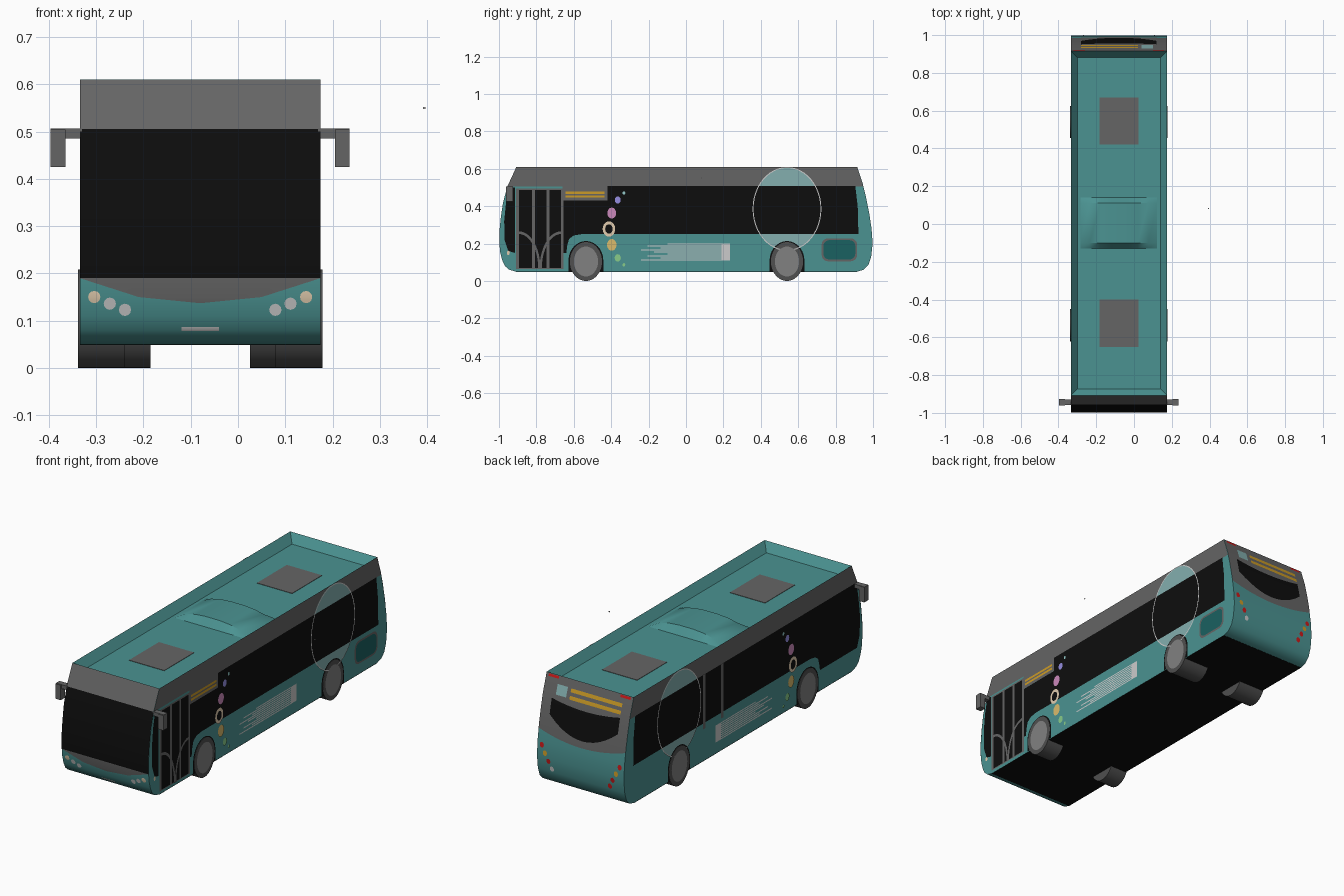
import bpy, bmesh, math
from mathutils import Matrix, Vector

if "Cube" in bpy.data.objects:
    bpy.data.objects.remove(bpy.data.objects["Cube"])

CX, HW = -0.08, 0.2545          # body centre line and half width
TEAL, GREY, BLACK = (.07, .29, .285), (.13, .13, .13), (.004, .004, .004)
PALE, WHITE, ORANGE = (.23, .43, .43), (.6, .6, .6), (.6, .33, .02)
RED, CREAM, DEEP = (.6, .01, .01), (.75, .6, .42), (.01, .12, .12)
MATS = {}

# body end curves as (y, z), bottom to top
FRONT = [(-.91, .05), (-.945, .06), (-.968, .08), (-.982, .11), (-.993, .15), (-.998, .2),
         (-.998, .26), (-.99, .34), (-.978, .42), (-.955, .505), (-.907, .61)]
REAR = [(.915, .05), (.95, .06), (.975, .085), (.99, .13), (.998, .2), (.992, .28),
        (.98, .36), (.962, .45), (.945, .52), (.915, .61)]


def finish(name, bm, col):
    me = bpy.data.meshes.new(name)
    bm.to_mesh(me)
    bm.free()
    ob = bpy.data.objects.new(name, me)
    bpy.context.collection.objects.link(ob)
    if col not in MATS:
        MATS[col] = bpy.data.materials.new("paint_%d" % len(MATS))
        MATS[col].diffuse_color = (*col, 1)
    me.materials.append(MATS[col])
    return ob


def end_y(curve, z):
    for (y0, z0), (y1, z1) in zip(curve, curve[1:]):
        if z <= z1 + 1e-6:
            return y0 + (y1 - y0) * (z - z0) / (z1 - z0)
    return curve[-1][0]


def flat(polys, place, out):
    bm = bmesh.new()
    for p in polys:
        f = bm.faces.new([bm.verts.new(place(a, b)) for a, b in p])
        f.normal_update()
        if f.normal.dot(out) < 0:
            f.normal_flip()
    return bm


def side(name, s, polys, col, layer=1):
    """Flat panel on a flank; points are (y, z)."""
    x = CX + s * (HW + .0008 * layer)
    return finish(name, flat(polys, lambda y, z: (x, y, z), Vector((s, 0, 0))), col)


def end(name, s, polys, col, layer=1):
    """Panel bent to the front (s=-1) or rear (s=1); points are (x offset, z)."""
    curve = FRONT if s < 0 else REAR
    bm = flat(polys, lambda x, z: (CX + x, 0, z), Vector((0, s, 0)))
    bmesh.ops.triangulate(bm, faces=bm.faces[:])
    for _, z in curve[1:-1]:
        bmesh.ops.bisect_plane(bm, geom=bm.verts[:] + bm.edges[:] + bm.faces[:],
                               plane_co=(0, 0, z), plane_no=(0, 0, 1))
    for v in bm.verts:
        v.co.y = end_y(curve, v.co.z) + s * .0008 * layer
    return finish(name, bm, col)


def oval(a, b, ra, rb, n=24, t0=0, t1=2 * math.pi):
    full = abs(t1 - t0 - 2 * math.pi) < 1e-4
    return [(a + ra * math.cos(t0 + (t1 - t0) * i / (n if full else n - 1)),
             b + rb * math.sin(t0 + (t1 - t0) * i / (n if full else n - 1))) for i in range(n)]


def band(o, i, closed=True):
    n = len(o)
    return [[o[k], o[(k + 1) % n], i[(k + 1) % n], i[k]] for k in range(n if closed else n - 1)]


def rect(a0, a1, b0, b1):
    return [(a0, b0), (a1, b0), (a1, b1), (a0, b1)]


def box(name, lo, hi, col):
    lo, hi = Vector(lo), Vector(hi)
    bm = bmesh.new()
    bmesh.ops.create_cube(bm, size=1, matrix=Matrix.Translation((lo + hi) / 2) @ Matrix.Diagonal((*(hi - lo), 1)))
    return finish(name, bm, col)


# body shell with sunken roof
bm = bmesh.new()
loop = FRONT + REAR[::-1]
face = bm.faces.new([bm.verts.new((CX - HW, y, z)) for y, z in loop])
ext = bmesh.ops.extrude_face_region(bm, geom=[face])
bmesh.ops.translate(bm, vec=(2 * HW, 0, 0), verts=[g for g in ext['geom'] if isinstance(g, bmesh.types.BMVert)])
bmesh.ops.recalc_face_normals(bm, faces=bm.faces[:])
top = [f for f in bm.faces if f.normal.z > .99]
bmesh.ops.inset_region(bm, faces=top, thickness=.049, depth=-.045)
FLOOR = min(v.co.z for v in top[0].verts)
finish("body_shell", bm, TEAL)
box("underside", (CX - HW, -.91, .0485), (CX + HW, .915, .0495), BLACK)

# roof vents and central roof pod
for name, y in (("front_roof_vent", -.525), ("rear_roof_vent", .545)):
    box(name, (CX - .103, y - .125, FLOOR), (CX + .103, y + .125, FLOOR + .002), GREY)
bm = bmesh.new()
arch = [(-.203, 0), (-.155, .022), (-.1, .034), (-.04, .039), (.04, .039), (.1, .034), (.155, .022), (.203, 0)]
rows = [[bm.verts.new((CX + x, y, FLOOR + .001 + h * k)) for x, h in arch]
        for y, k in ((-.13, 0), (-.1, 1), (.11, 1), (.14, 0))]
for a, b in zip(rows, rows[1:]):
    for k in range(7):
        bm.faces.new((a[k], a[k + 1], b[k + 1], b[k]))
finish("roof_pod", bm, TEAL)

# front end
end("windscreen", -1, [rect(-HW, HW, .19, .505)], BLACK)
end("front_header", -1, [rect(-HW, HW, .505, .609)], GREY)
end("front_grey_vee", -1, [[(-HW, .19), (-.13, .15), (0, .137), (.13, .15), (HW, .19)]], GREY)
end("number_plate", -1, [rect(-.04, .04, .078, .087)], WHITE, 2)
for x, z, c in ((.224, .15, CREAM), (.191, .136, WHITE), (.159, .123, WHITE)):
    end("headlamps", -1, [oval(s * x, z, .013, .013, 12) for s in (-1, 1)], c, 3)

# rear end
curve = [(HW * k / 8, .3 + .04 * (k / 8) ** 2) for k in range(-8, 9)]
end("rear_grey_panel", 1, [[(-HW, .609)] + curve + [(HW, .609)]], GREY)
end("rear_window", 1, [[(-.2 + .4 * k / 12, .48 + .02 * (k / 6 - 1) ** 2) for k in range(13)] +
                       [(.2 - .4 * k / 12, .335 + .085 * (k / 6 - 1) ** 2) for k in range(13)]], BLACK, 2)
end("rear_route_display", 1, [rect(-.2, .1, .55, .568), rect(-.2, .1, .515, .533)], ORANGE, 2)
end("rear_sign", 1, [rect(.12, .18, .52, .57)], PALE, 2)
end("high_brake_lamps", 1, [rect(-.24, -.18, .594, .606), rect(.18, .24, .594, .606)], RED, 2)
for x, z, c in ((.228, .26, RED), (.208, .222, ORANGE), (.188, .184, RED), (.17, .146, None)):
    for s in (-1, 1):
        end("tail_lamp", 1, [oval(s * x, z, .012, .014, 12)], c or (WHITE if s > 0 else RED), 2)

# mirrors
for s in (-1, 1):
    def mx(a, b):
        return sorted((CX + s * a, CX + s * b))
    a, b = mx(HW - .005, .316)
    box("mirror_arm", (a, -.957, .485), (b, -.928, .506), GREY)
    a, b = mx(.285, .316)
    box("mirror_head", (a, -.962, .425), (b, -.926, .504), GREY)

# features shared by both flanks
DOTS = [(-.332, .47, .009, (.3, .6, .6)), (-.365, .433, .019, (.3, .27, .75)), (-.397, .363, .029, (.6, .25, .5)),
        (-.412, .278, .041, CREAM), (-.397, .193, .031, (.7, .5, .15)), (-.365, .123, .02, (.25, .6, .25)),
        (-.332, .086, .009, (.25, .6, .25))]
LOWER = [(.905, .507), (.918, .4), (.922, .25), (-.56, .25), (-.6, .243), (-.625, .225), (-.635, .19)]
for s in (-1, 1):
    side("roof_band", s, [[(-.955, .505), (-.907, .609), (.915, .609), (.947, .505)]], GREY)
    side("big_bubble", s, [oval(.54, .385, .183, .224, 48)], PALE, 2)
    side("bubble_outline", s, band(oval(.54, .385, .184, .224, 48), oval(.54, .385, .179, .219, 48)), WHITE, 5)
    for y, z, r, c in DOTS:
        side("small_bubble", s, [oval(y, z, r * .82, r)], c, 5)
    side("bubble_hole", s, [oval(-.412, .278, .02, .025)], BLACK, 6)
    side("speed_streaks", s, [rect(-.24 + .035 * ((k * 3) % 5), .19, .11 + .0105 * k, .116 + .0105 * k)
                              for k in range(9)] + [rect(.19, .235, .11, .2)], WHITE, 3)
    # wheels with dark arches
    for y, w, n in ((-.535, .1, "front"), (.54, .153, "rear")):
        side(n + "_wheel_arch", s, [[(y + .093, .051)] + oval(y, .11, .093, .103, 20, 0, math.pi) + [(y - .093, .051)]],
             BLACK, 3)
        bm = bmesh.new()
        bmesh.ops.create_cone(bm, cap_ends=True, segments=36, radius1=1, radius2=1, depth=w,
                              matrix=Matrix.Translation((CX + s * (HW + .004 - w / 2), y, .104))
                              @ Matrix.Diagonal((1, .086, .104, 1)) @ Matrix.Rotation(math.pi / 2, 4, 'Y'))
        finish(n + "_tyre", bm, (.08, .08, .08))
        side(n + "_hub", s, [oval(y, .104, .065, .08, 36)], (.22, .22, .22), 7)

# right flank: windows, destination panel, doors, engine panel
side("right_windows", 1, [[(-.655, .43), (-.42, .43), (-.42, .507)] + LOWER + [(-.64, .15), (-.655, .15)]], BLACK, 2.5)
side("front_quarter_window", 1, [[(-.915, .5), (-.945, .5), (-.962, .42), (-.972, .32), (-.97, .22), (-.95, .16),
                                  (-.915, .15)]], BLACK, 2)
side("destination_panel", 1, [rect(-.66, -.42, .43, .507)], GREY, 3)
side("destination_lines", 1, [rect(-.645, -.435, .465, .477), rect(-.645, -.435, .445, .457)], ORANGE, 4)
side("door_frame", 1, [rect(-.91, -.655, .065, .495)], GREY, 3)
side("door_glass", 1, [rect(-.893, -.823, .07, .487), rect(-.808, -.745, .07, .487), rect(-.73, -.668, .07, .487)],
     BLACK, 4)
for y, t in ((-.893, 0), (-.668, math.pi / 2)):
    side("door_handrail", 1, band(oval(y, .065, .115, .2, 12, t, t + math.pi / 2),
                                  oval(y, .065, .103, .186, 12, t, t + math.pi / 2), False), GREY, 5)


def rounded(y0, y1, z0, z1, r):
    return [p for y, z, t in ((y1 - r, z1 - r, 0), (y0 + r, z1 - r, 1), (y0 + r, z0 + r, 2), (y1 - r, z0 + r, 3))
            for p in oval(y, z, r, r, 6, t * math.pi / 2, (t + 1) * math.pi / 2)]


side("engine_panel_rim", 1, [rounded(.725, .915, .105, .228, .035)], GREY, 2)
side("engine_panel", 1, [rounded(.735, .905, .115, .218, .03)], DEEP, 3)
side("side_marker", 1, [oval(-.95, .15, .008, .012, 12)], CREAM, 3)
# left flank: full-length windows with two pillars
side("left_windows", -1, [LOWER + [(-.64, .16), (-.95, .16), (-.972, .22), (-.975, .32), (-.962, .42), (-.945, .507)]],
     BLACK, 2.5)
side("left_pillars", -1, [rect(y - .01, y + .01, .22, .507) for y in (.33, .18)], GREY, 4)
# tiny loose fragment beside the bus
box("loose_fragment", (.391, .079, .548), (.396, .084, .552), WHITE)

# smooth the curved ends and tyres, keep edges crisp
for ob in bpy.context.collection.objects:
    ob.select_set(True)
    bpy.context.view_layer.objects.active = ob
bpy.ops.object.shade_smooth_by_angle(angle=math.radians(30))

for m in bpy.data.materials:
    if m.users and not m.is_grease_pencil:
        m.use_nodes = True
        m.node_tree.nodes["Principled BSDF"].inputs["Base Color"].default_value = m.diffuse_color
